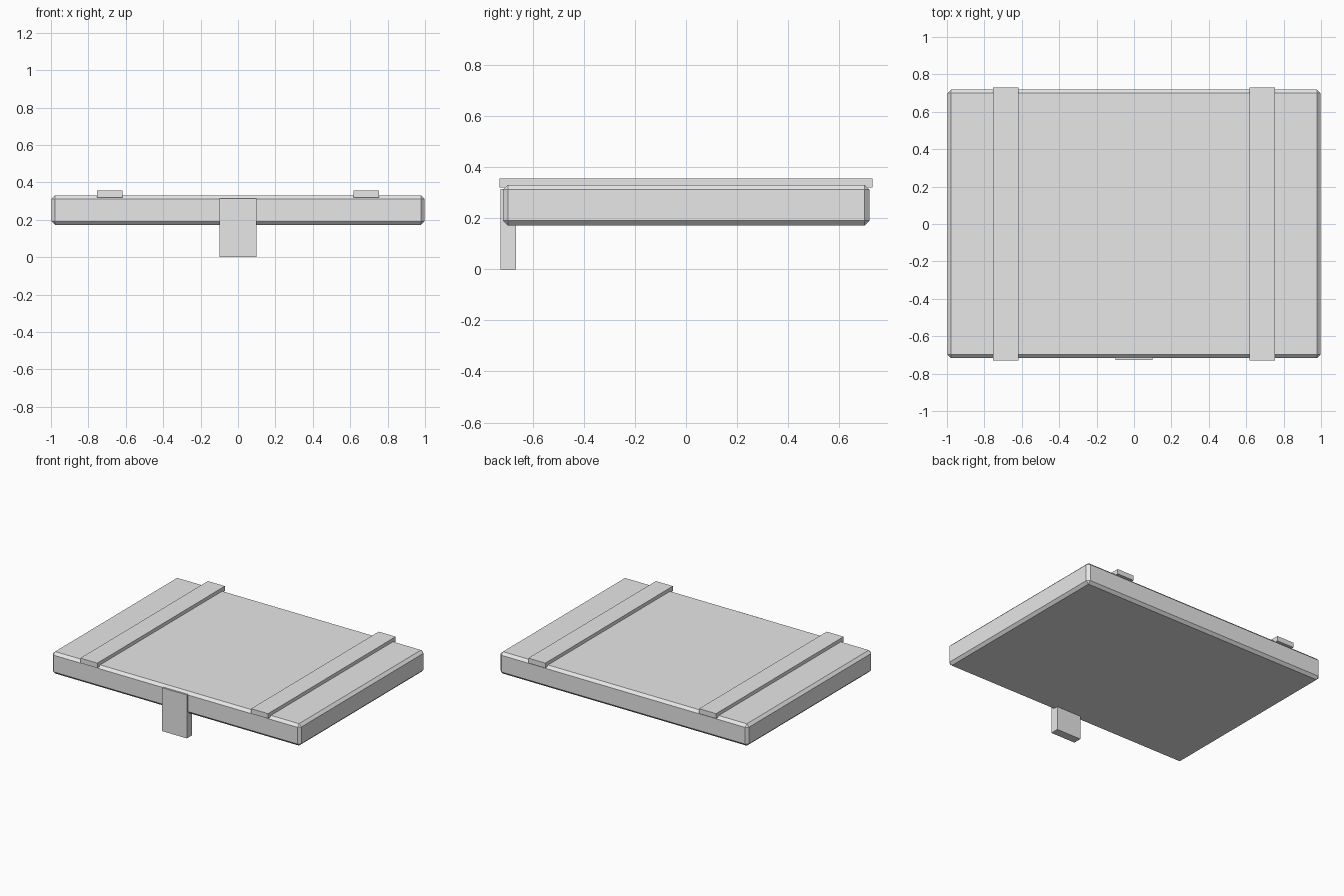
import bpy, bmesh
from mathutils import Vector

if "Cube" in bpy.data.objects:
    bpy.data.objects.remove(bpy.data.objects["Cube"])

grey = bpy.data.materials.new("plain_grey")
grey.diffuse_color = (0.8, 0.8, 0.8, 1)
grey.use_nodes = True
grey.node_tree.nodes["Principled BSDF"].inputs["Base Color"].default_value = grey.diffuse_color


def box(name, lo, hi, chamfer=0.0):
    """Flat-faced box between two corners, with optional chamfered edges."""
    lo, hi = Vector(lo), Vector(hi)
    bm = bmesh.new()
    bmesh.ops.create_cube(bm, size=1)
    for v in bm.verts:
        v.co = Vector([c * s for c, s in zip(v.co, hi - lo)]) + (lo + hi) / 2
    if chamfer:
        bmesh.ops.bevel(bm, geom=bm.edges[:], offset=chamfer,
                        segments=1, affect='EDGES')
    mesh = bpy.data.meshes.new(name)
    bm.to_mesh(mesh)
    bm.free()
    mesh.materials.append(grey)
    obj = bpy.data.objects.new(name, mesh)
    bpy.context.collection.objects.link(obj)
    return obj


# Chamfered lid slab
box("lid_panel", (-0.997, -0.717, 0.172), (0.997, 0.719, 0.331), 0.019)

# Two straps running front to back over the lid
for side, x in (("left", -0.685), ("right", 0.685)):
    box(side + "_strap", (x - 0.068, -0.731, 0.32), (x + 0.068, 0.731, 0.356))

# Clasp hanging from the front edge
box("front_clasp", (-0.099, -0.727, 0), (0.099, -0.666, 0.315))
